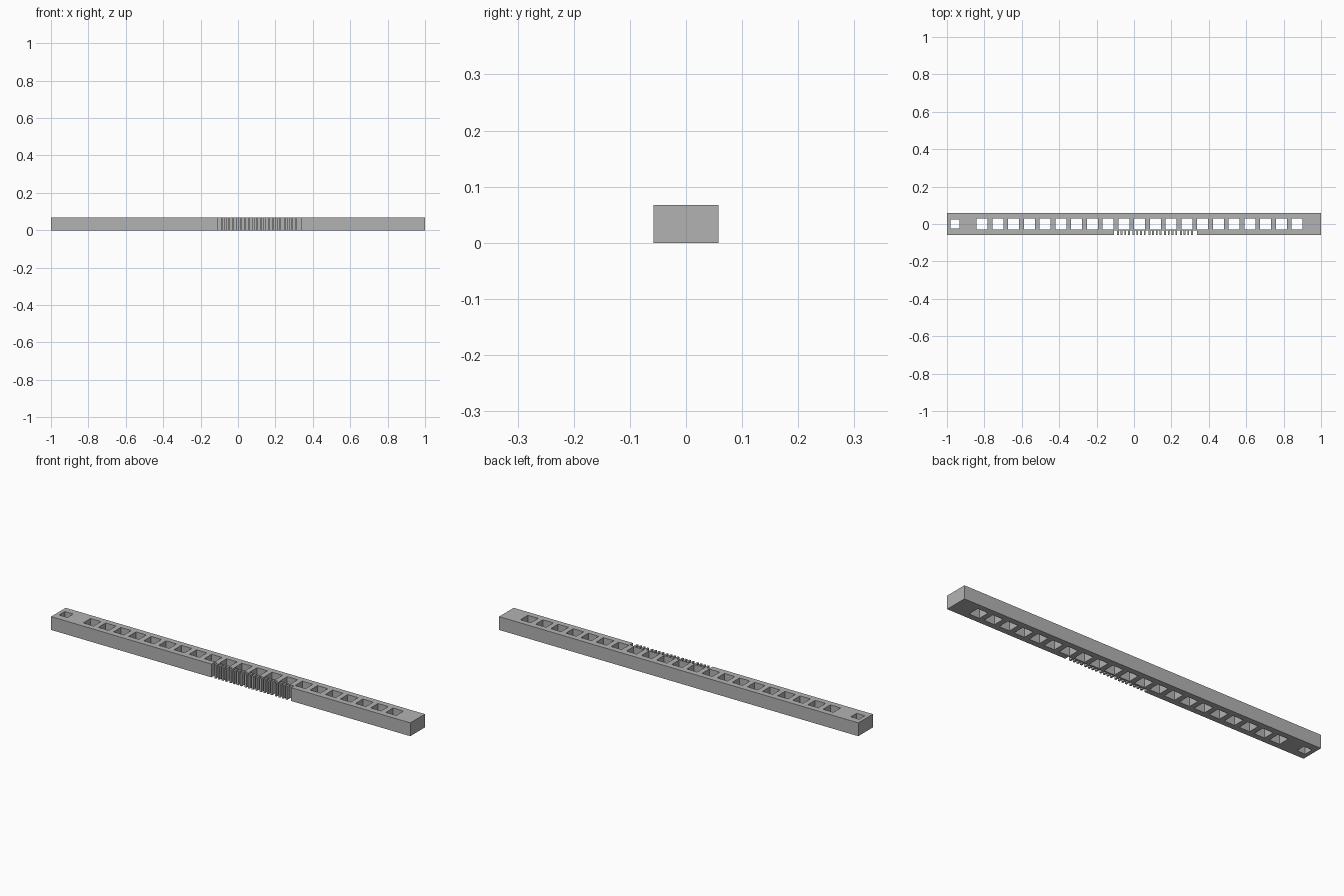
import bpy
import bmesh

cube = bpy.data.objects.get("Cube")
if cube:
    bpy.data.objects.remove(cube, do_unlink=True)

HEIGHT = 0.067
HALF_DEPTH = 0.058
PITCH = 0.0842
FIRST_HOLE = -0.812
RECESS_LEFT, RECESS_RIGHT = -0.107, 0.337
RECESS_BACK = -0.035

grey = bpy.data.materials.new("plain grey")
grey.use_nodes = True
color = (0.45, 0.45, 0.45, 1)
grey.diffuse_color = color
grey.node_tree.nodes["Principled BSDF"].inputs["Base Color"].default_value = color


def make_boxes(name, boxes, z0, z1):
    """Join upright boxes, each given as x and y ranges, in one object."""
    bm = bmesh.new()
    for x0, x1, y0, y1 in boxes:
        verts = bmesh.ops.create_cube(bm, size=1)["verts"]
        bmesh.ops.scale(bm, vec=(x1 - x0, y1 - y0, z1 - z0), verts=verts)
        bmesh.ops.translate(
            bm, vec=((x0 + x1) / 2, (y0 + y1) / 2, (z0 + z1) / 2), verts=verts)
    mesh = bpy.data.meshes.new(name)
    bm.to_mesh(mesh)
    bm.free()
    mesh.materials.append(grey)
    obj = bpy.data.objects.new(name, mesh)
    bpy.context.collection.objects.link(obj)
    return obj


def square(x, half):
    return (x - half, x + half, -half, half)


# Long bar
bar = make_boxes("bar", [(-1, 1, -HALF_DEPTH, HALF_DEPTH)], 0, HEIGHT)

# Row of square holes, a smaller end hole and the front recess
cuts = [square(FIRST_HOLE + i * PITCH, 0.029) for i in range(21)]
cuts.append(square(-0.957, 0.023))
cuts.append((RECESS_LEFT, RECESS_RIGHT, -0.1, RECESS_BACK))
cutter = make_boxes("hole_cutter", cuts, -0.1, HEIGHT + 0.1)
cutter.hide_render = True
cutter.hide_viewport = True
cutter.display_type = 'WIRE'
cut = bar.modifiers.new("holes", 'BOOLEAN')
cut.operation = 'DIFFERENCE'
cut.solver = 'EXACT'
cut.object = cutter

# Five groups of upright comb teeth in the recess
TOOTH, STEP = 0.0095, 0.0198
teeth = []
for group in range(5):
    start = RECESS_LEFT + 0.016 + group * PITCH
    for i in range(4):
        x = start + i * STEP
        teeth.append((x, x + TOOTH, -HALF_DEPTH, RECESS_BACK + 0.001))
make_boxes("comb_teeth", teeth, 0, HEIGHT)
